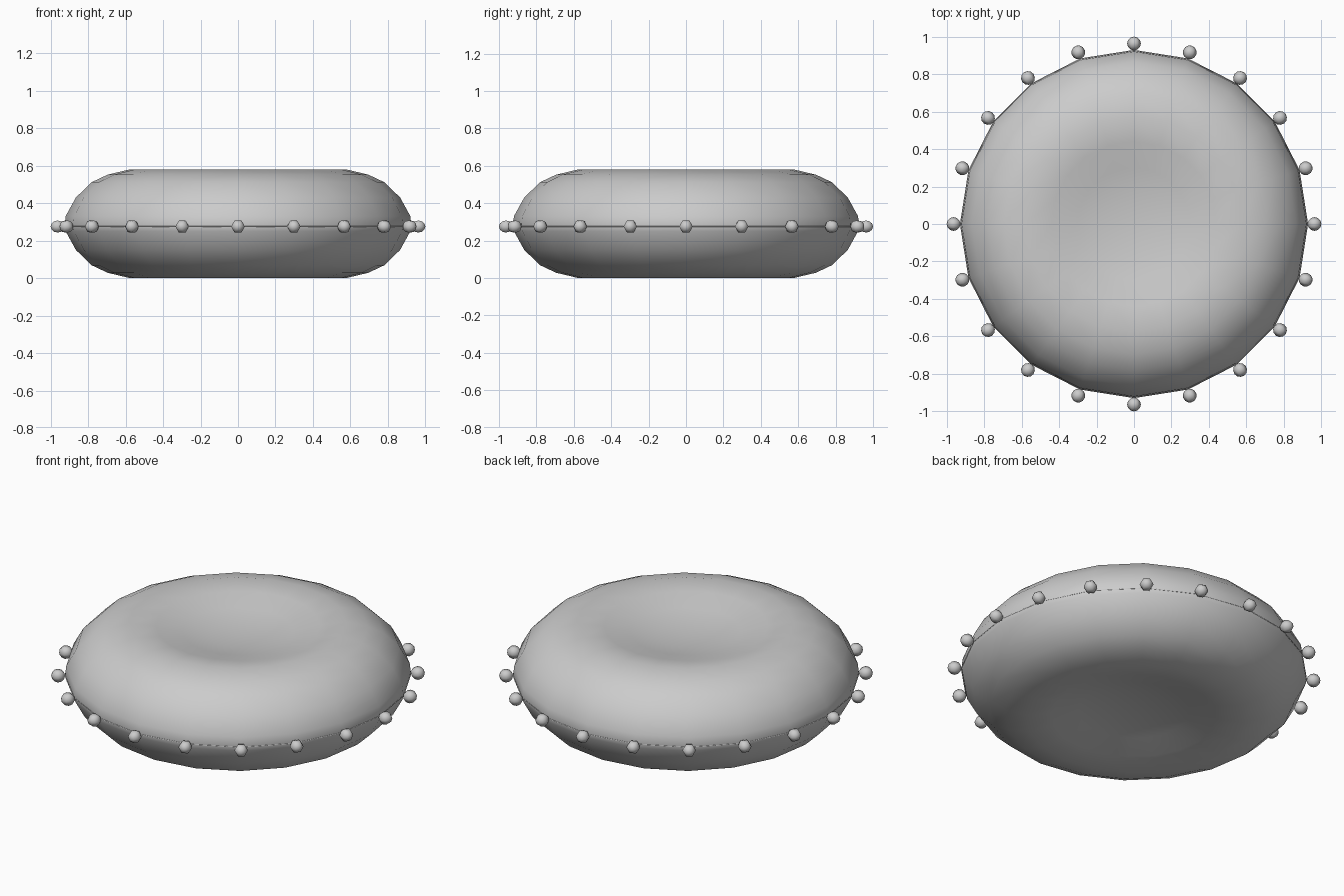
import bpy, bmesh, math
from mathutils import Matrix, Vector

if "Cube" in bpy.data.objects:
    bpy.data.objects.remove(bpy.data.objects["Cube"], do_unlink=True)

SIDES = 20
SEAM_Z = 0.275

grey = bpy.data.materials.new("soft grey")
grey.use_nodes = True
colour = (0.6, 0.6, 0.6, 1)
grey.diffuse_color = colour
grey.node_tree.nodes["Principled BSDF"].inputs["Base Color"].default_value = colour


def finish(bm, name):
    bmesh.ops.remove_doubles(bm, verts=bm.verts, dist=0.0005)
    bmesh.ops.recalc_face_normals(bm, faces=bm.faces)
    for face in bm.faces:
        face.smooth = True
    mesh = bpy.data.meshes.new(name)
    bm.to_mesh(mesh)
    bm.free()
    mesh.materials.append(grey)
    obj = bpy.data.objects.new(name, mesh)
    bpy.context.collection.objects.link(obj)
    return obj


def revolve(name, profile, closed=False):
    bm = bmesh.new()
    verts = [bm.verts.new((r, 0, z)) for r, z in profile]
    pairs = list(zip(verts, verts[1:]))
    if closed:
        pairs.append((verts[-1], verts[0]))
    edges = [bm.edges.new(p) for p in pairs]
    bmesh.ops.spin(bm, geom=verts + edges, cent=(0, 0, 0), axis=(0, 0, 1),
                   angle=math.tau, steps=SIDES, use_merge=True)
    return finish(bm, name)


# Cushion: rounded rim with a shallow dish above and below
half = [(0, 0.21), (0.16, 0.218), (0.3, 0.238), (0.44, 0.272), (0.577, 0.29),
        (0.695, 0.262), (0.78, 0.222), (0.865, 0.14), (0.92, 0.04)]
top = [(r, 0.29 + h) for r, h in half]
bottom = [(r, 0.29 - h) for r, h in reversed(half)]
revolve("cushion", top + [(0.925, SEAM_Z)] + bottom)

# Fine seam thread around the rim
revolve("seam_thread", [(0.921, SEAM_Z - 0.003), (0.929, SEAM_Z),
                        (0.921, SEAM_Z + 0.003)], closed=True)

# Beads spaced along the seam, poles pointing outward
bm = bmesh.new()
for i in range(SIDES):
    spot = (Matrix.Rotation(math.tau * i / SIDES, 4, "Z")
            @ Matrix.Translation(Vector((0.963, 0, SEAM_Z)))
            @ Matrix.Rotation(math.pi / 2, 4, "Y"))
    bmesh.ops.create_uvsphere(bm, u_segments=6, v_segments=6, radius=0.037, matrix=spot)
finish(bm, "beads")
